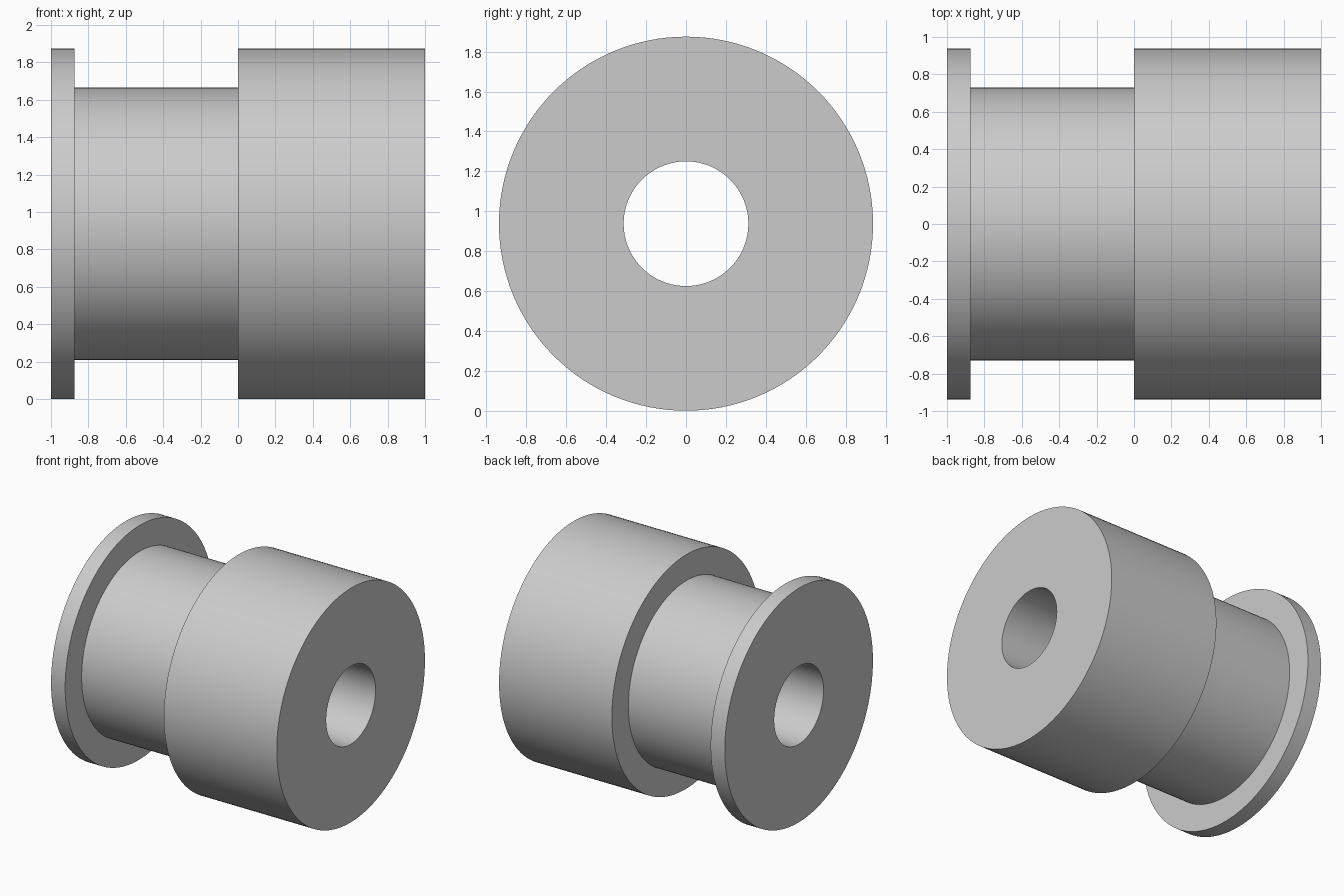
import bpy
import bmesh
import math

cube = bpy.data.objects.get("Cube")
if cube:
    bpy.data.objects.remove(cube, do_unlink=True)

OUTER, NECK, BORE = 0.9375, 0.729, 0.3125
SIDES = 128

# Plain grey material
grey = bpy.data.materials.new("light_grey")
grey.use_nodes = True
colour = (0.6, 0.6, 0.6, 1)
grey.diffuse_color = colour
grey.node_tree.nodes["Principled BSDF"].inputs["Base Color"].default_value = colour

# Closed (x, radius) section: thin flange, neck, wide barrel, through bore
section = [(-1, BORE), (-1, OUTER), (-0.875, OUTER), (-0.875, NECK),
           (0, NECK), (0, OUTER), (1, OUTER), (1, BORE)]

# Turn the section around the x axis
bm = bmesh.new()
verts = [bm.verts.new((x, 0, r)) for x, r in section]
edges = [bm.edges.new((a, b)) for a, b in zip(verts, verts[1:] + verts[:1])]
bmesh.ops.spin(bm, geom=verts + edges, cent=(0, 0, 0), axis=(1, 0, 0),
               angle=math.tau, steps=SIDES, use_merge=True)
bmesh.ops.remove_doubles(bm, verts=bm.verts, dist=0.0001)
bmesh.ops.recalc_face_normals(bm, faces=bm.faces)
bmesh.ops.translate(bm, verts=bm.verts, vec=(0, 0, OUTER))

mesh = bpy.data.meshes.new("flanged_bushing")
bm.to_mesh(mesh)
bm.free()
mesh.materials.append(grey)
bushing = bpy.data.objects.new("flanged_bushing", mesh)
bpy.context.collection.objects.link(bushing)

# Smooth round walls, crisp rims
bpy.ops.object.select_all(action="DESELECT")
bushing.select_set(True)
bpy.context.view_layer.objects.active = bushing
bpy.ops.object.shade_smooth_by_angle(angle=math.radians(30))
